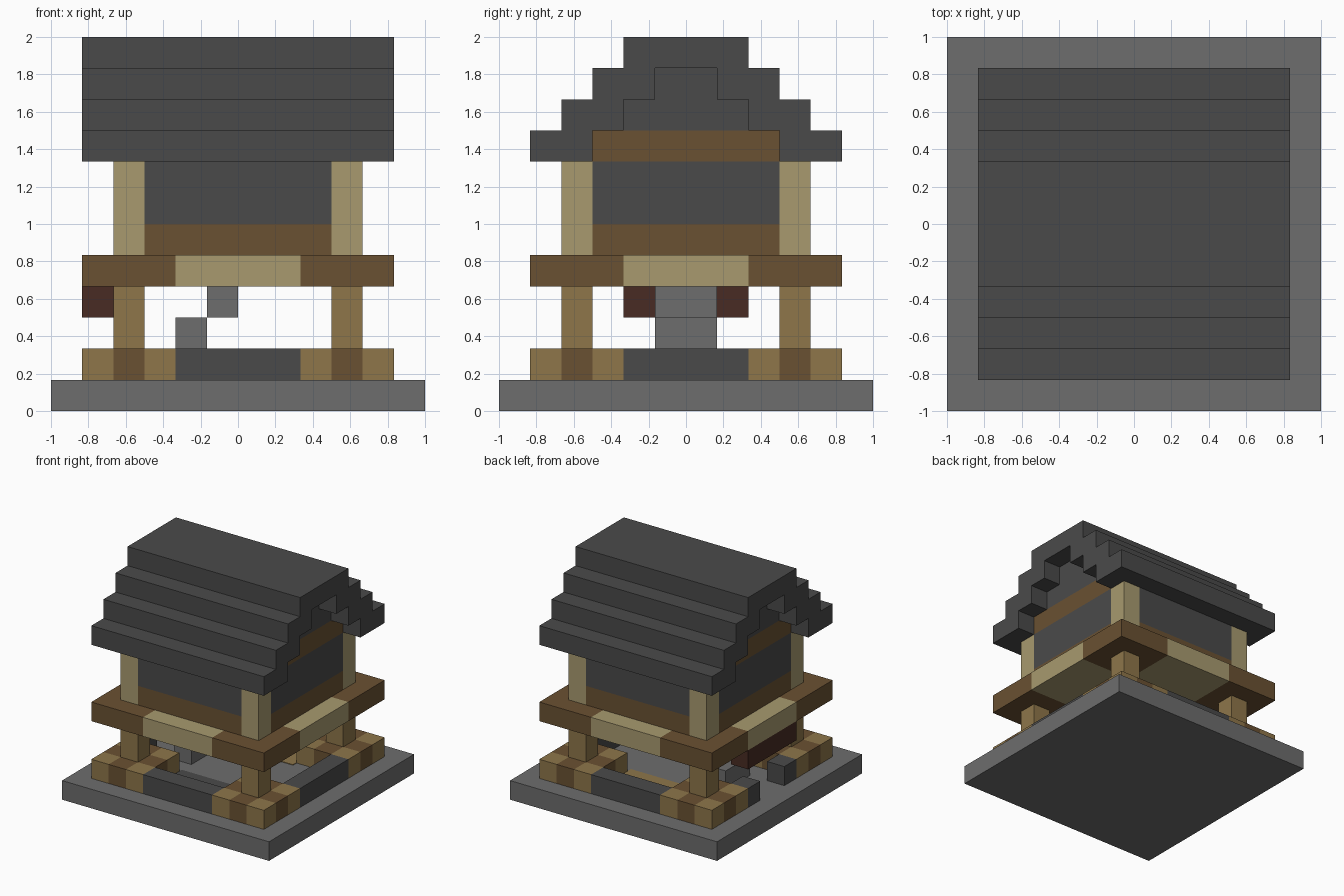
import bpy
import bmesh

CELL = 1 / 6

cube = bpy.data.objects.get("Cube")
if cube:
    bpy.data.objects.remove(cube, do_unlink=True)


def linear(c):
    c /= 255
    return c / 12.92 if c <= 0.04045 else ((c + 0.055) / 1.055) ** 2.4


def material(name, r, g, b):
    m = bpy.data.materials.new(name)
    m.use_nodes = True
    col = (linear(r), linear(g), linear(b), 1)
    m.diffuse_color = col
    bsdf = m.node_tree.nodes["Principled BSDF"]
    bsdf.inputs["Base Color"].default_value = col
    bsdf.inputs["Roughness"].default_value = 0.9
    return m


stone = material("stone grey", 109, 109, 109)
slate = material("dark slate", 74, 74, 74)
brown = material("brown wood", 106, 81, 50)
tan = material("tan wood", 142, 118, 74)
pale = material("pale wood", 168, 154, 111)
red = material("dark red wood", 72, 43, 35)


def boxes(name, mat, *ranges):
    """One object from boxes given in cells as (x0, x1, y0, y1, z0, z1)."""
    bm = bmesh.new()
    for x0, x1, y0, y1, z0, z1 in ranges:
        verts = bmesh.ops.create_cube(bm, size=1)["verts"]
        for v in verts:
            v.co.x = (x1 if v.co.x > 0 else x0) * CELL
            v.co.y = (y1 if v.co.y > 0 else y0) * CELL
            v.co.z = (z1 if v.co.z > 0 else z0) * CELL
    mesh = bpy.data.meshes.new(name)
    bm.to_mesh(mesh)
    bm.free()
    mesh.materials.append(mat)
    obj = bpy.data.objects.new(name, mesh)
    bpy.context.collection.objects.link(obj)
    return obj


def span(s, lo, hi):
    """Mirror a range to the side s of the axis."""
    return (lo, hi) if s > 0 else (-hi, -lo)


corners = [(sx, sy) for sx in (-1, 1) for sy in (-1, 1)]


def at_corners(lo, hi, z0, z1):
    return [(*span(sx, lo, hi), *span(sy, lo, hi), z0, z1) for sx, sy in corners]


# Base slab and ground strips
boxes("base_slab", stone, (-6, 6, -6, 6, 0, 1))
boxes("front_ground_strip", slate, (-2, 2, -4, -1.8, 1, 1.03))
boxes("back_ground_strip", tan, (-2, 2, 1.7, 4, 1, 1.03))

# Chequered footings at the four corners
checks = {0: [], 1: []}
for sx, sy in corners:
    for i in range(3):
        for j in range(3):
            checks[(i + j) % 2].append(
                (*span(sx, 2 + i, 3 + i), *span(sy, 2 + j, 3 + j), 1, 2))
boxes("footing_tan_blocks", tan, *checks[0])
boxes("footing_brown_blocks", brown, *checks[1])

# Low walls between the footings, with an entrance on one side
boxes("low_walls", slate,
      (-2, 2, -5, -4, 1, 2), (-2, 2, 4, 5, 1, 2), (4, 5, -2, 2, 1, 2),
      (-5, -4, -2, -1, 1, 2), (-5, -4, 1, 2, 1, 2))

# Stairs and entrance awning
boxes("stairs", stone, *[(k - 3, k - 2, -1, 1, k + 1, k + 2) for k in range(3)])
boxes("entrance_awning", red, (-5, -4, -2, 2, 3, 4))

# Lower posts and upper floor
boxes("lower_posts", tan, *at_corners(3, 4, 2, 4))
boxes("floor_corners", brown, *at_corners(2, 5, 4, 5))
boxes("floor_cross", pale, (-5, 5, -2, 2, 4, 5),
      (-2, 2, -5, -2, 4, 5), (-2, 2, 2, 5, 4, 5))

# Upper room
boxes("upper_posts", pale, *at_corners(3, 4, 5, 8))
for name, mat, z0, z1 in (("wall_skirting", brown, 5, 6), ("wall_panels", slate, 6, 8)):
    boxes(name, mat, (-4, 4, -3, 3, z0, z1),
          (-3, 3, -4, -3, z0, z1), (-3, 3, 3, 4, z0, z1))

# Gable ends
boxes("gable_beam", brown, (-4, 4, -3, 3, 8, 9))
boxes("gable_steps", slate, (-4, 4, -2, 2, 9, 10), (-4, 4, -1, 1, 10, 11))

# Stepped roof
boxes("roof_steps", slate, *[(-5, 5, *span(s, 3 - k, 5 - k), 8 + k, 9 + k)
                             for k in range(3) for s in (-1, 1)])
boxes("roof_ridge", slate, (-5, 5, -2, 2, 11, 12))
